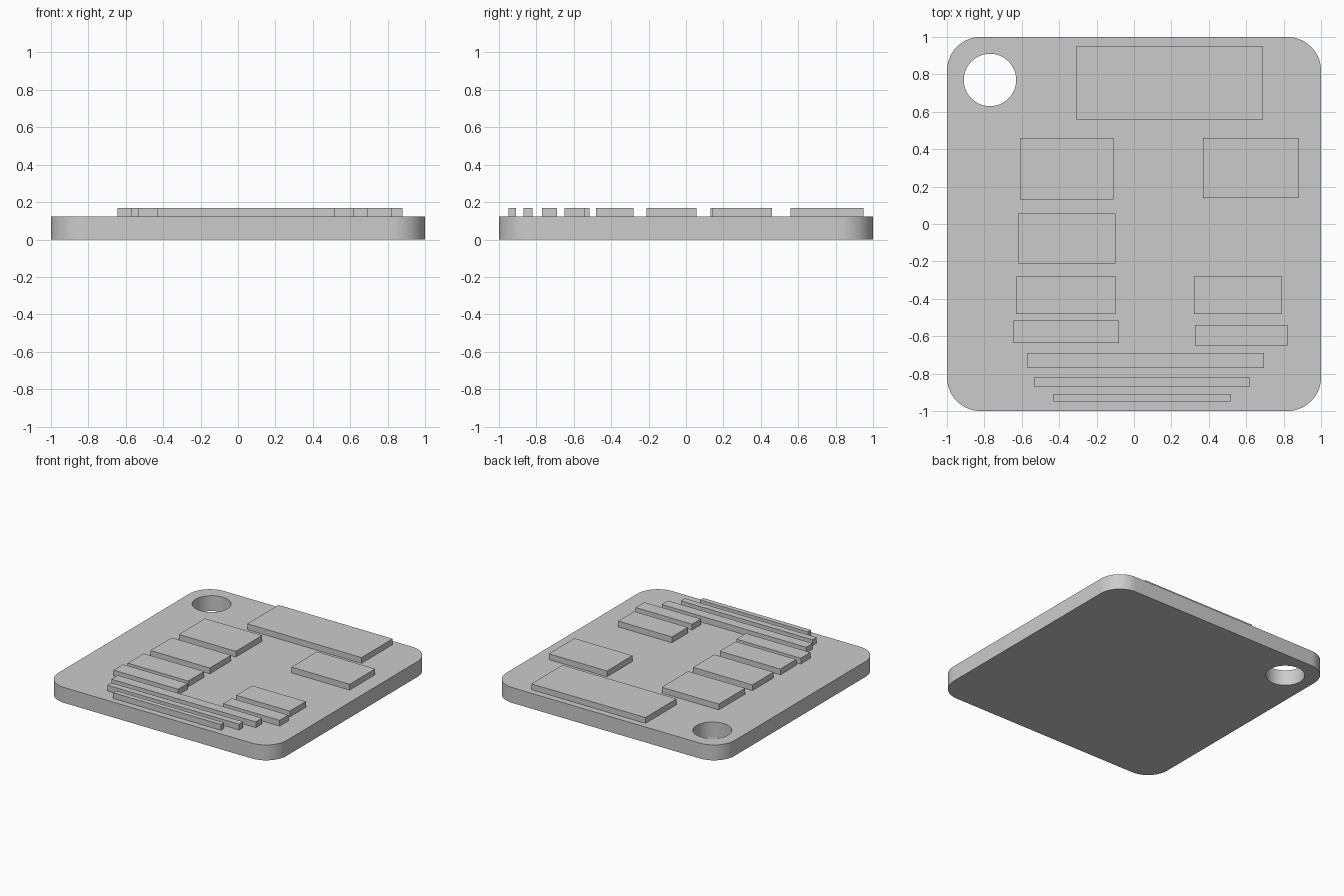
import bpy
import bmesh
from mathutils import Matrix

if "Cube" in bpy.data.objects:
    bpy.data.objects.remove(bpy.data.objects["Cube"], do_unlink=True)

BASE_TOP = 0.122
PLATE_TOP = 0.168

# One plain grey for everything
grey = bpy.data.materials.new("plain_grey")
grey.use_nodes = True
colour = (0.6, 0.6, 0.6, 1)
grey.diffuse_color = colour
grey.node_tree.nodes["Principled BSDF"].inputs["Base Color"].default_value = colour


def finish(name, bm):
    mesh = bpy.data.meshes.new(name)
    bm.to_mesh(mesh)
    bm.free()
    mesh.materials.append(grey)
    obj = bpy.data.objects.new(name, mesh)
    bpy.context.collection.objects.link(obj)
    return obj


def box_bmesh(x0, x1, y0, y1, z0, z1):
    bm = bmesh.new()
    centre = Matrix.Translation(((x0 + x1) / 2, (y0 + y1) / 2, (z0 + z1) / 2))
    size = Matrix.Diagonal((x1 - x0, y1 - y0, z1 - z0, 1))
    bmesh.ops.create_cube(bm, size=1, matrix=centre @ size)
    return bm


# Base slab with rounded upright corners
bm = box_bmesh(-1, 1, -1, 1, 0, BASE_TOP)
upright = [e for e in bm.edges if abs(e.verts[0].co.z - e.verts[1].co.z) > 0.01]
bmesh.ops.bevel(bm, geom=upright, offset=0.18, offset_type='OFFSET',
                segments=16, profile=0.5, affect='EDGES')
base = finish("base_slab", bm)

# Hanging hole through the back right corner
bm = bmesh.new()
bmesh.ops.create_cone(bm, cap_ends=True, segments=64, radius1=0.14, radius2=0.14,
                      depth=1, matrix=Matrix.Translation((-0.77, 0.77, 0)))
cutter = finish("hole_cutter", bm)
cutter.hide_render = True
cut = base.modifiers.new("hole", 'BOOLEAN')
cut.operation = 'DIFFERENCE'
cut.solver = 'EXACT'
cut.object = cutter

bpy.ops.object.select_all(action='DESELECT')
base.select_set(True)
bpy.context.view_layer.objects.active = base
bpy.ops.object.modifier_apply(modifier=cut.name)
bpy.data.objects.remove(cutter, do_unlink=True)
bpy.ops.object.shade_smooth_by_angle()

# Raised rectangular plates: x range, y range
plates = {
    "back_plate": (-0.31, 0.69, 0.56, 0.95),
    "right_plate_upper": (-0.61, -0.11, 0.13, 0.46),
    "left_plate_upper": (0.37, 0.88, 0.14, 0.46),
    "right_plate_middle": (-0.62, -0.1, -0.21, 0.055),
    "right_plate_lower": (-0.63, -0.1, -0.48, -0.28),
    "left_plate_lower": (0.32, 0.79, -0.48, -0.28),
    "right_strip": (-0.645, -0.08, -0.635, -0.515),
    "left_strip": (0.325, 0.82, -0.65, -0.54),
    "wide_bar": (-0.57, 0.695, -0.77, -0.69),
    "middle_bar": (-0.535, 0.62, -0.87, -0.82),
    "front_bar": (-0.43, 0.515, -0.95, -0.91),
}
for name, extent in plates.items():
    finish(name, box_bmesh(*extent, BASE_TOP - 0.02, PLATE_TOP))
